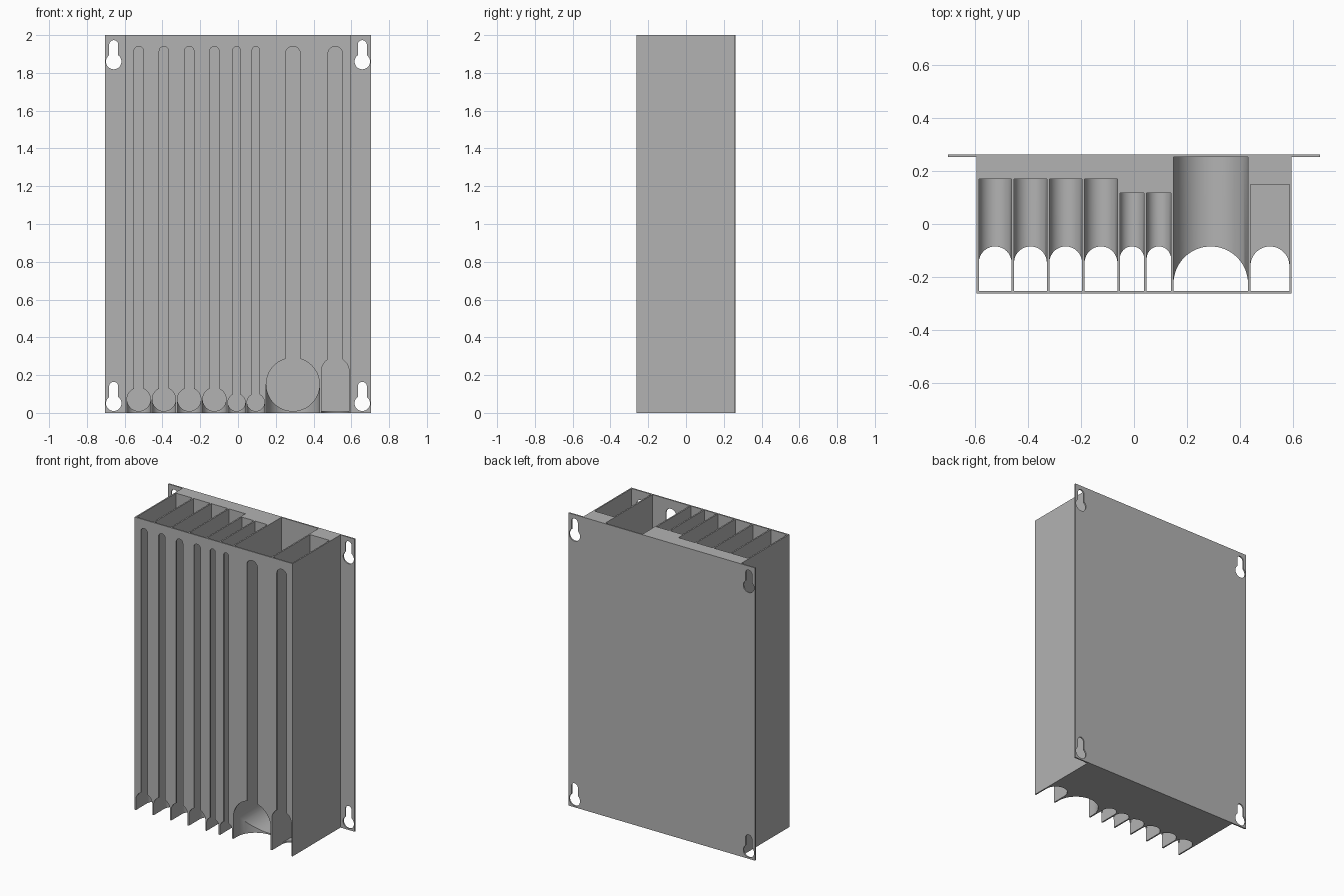
import bpy, bmesh
from math import sin, cos, pi

cube = bpy.data.objects.get("Cube")
if cube:
    bpy.data.objects.remove(cube, do_unlink=True)

grey = bpy.data.materials.new("plain grey")
grey.use_nodes = True
grey.diffuse_color = (0.45, 0.45, 0.45, 1)
grey.node_tree.nodes["Principled BSDF"].inputs["Base Color"].default_value = grey.diffuse_color

HALF_DEPTH = 0.263
WALL = 0.0095
FRONT_IN = -HALF_DEPTH + WALL
PLATE_FRONT = HALF_DEPTH - WALL
HEIGHT = 2.0


def arch(cx, radius, centre, flat):
    """Outline with a half-round end at centre and a straight end at flat."""
    way = 1 if centre > flat else -1
    pts = [(cx + radius * cos(pi * i / 32), centre + way * radius * sin(pi * i / 32))
           for i in range(33)]
    return pts + [(cx - radius, flat), (cx + radius, flat)]


def rect(x0, x1, v0, v1):
    return [(x0, v0), (x1, v0), (x1, v1), (x0, v1)]


def prism(name, outline, lo, hi, axis="Y"):
    """Extrude an XZ outline along Y, or an XY outline along Z."""
    bm = bmesh.new()
    place = (lambda u, v, d: (u, d, v)) if axis == "Y" else (lambda u, v, d: (u, v, d))
    face = bm.faces.new([bm.verts.new(place(u, v, lo)) for u, v in outline])
    top = bmesh.ops.extrude_face_region(bm, geom=[face])["geom"]
    shift = place(0, 0, hi - lo)
    bmesh.ops.translate(bm, vec=shift, verts=[g for g in top if isinstance(g, bmesh.types.BMVert)])
    bmesh.ops.recalc_face_normals(bm, faces=bm.faces)
    mesh = bpy.data.meshes.new(name)
    bm.to_mesh(mesh)
    bm.free()
    mesh.materials.append(grey)
    obj = bpy.data.objects.new(name, mesh)
    bpy.context.collection.objects.link(obj)
    return obj


def cut(target, outline, lo, hi, axis="Y"):
    cutter = prism("cutter", outline, lo, hi, axis)
    cutter.hide_render = True
    mod = target.modifiers.new("cut", "BOOLEAN")
    mod.operation, mod.solver, mod.object = "DIFFERENCE", "EXACT", cutter
    bpy.context.view_layer.objects.active = target
    bpy.ops.object.modifier_apply(modifier=mod.name)
    bpy.data.objects.remove(cutter, do_unlink=True)


# Solid housing and the mounting plate behind it
housing = prism("housing", rect(-0.597, 0.597, 0, HEIGHT), -HALF_DEPTH, PLATE_FRONT)
plate = prism("mounting_plate", rect(-0.705, 0.705, 0, HEIGHT), PLATE_FRONT, HALF_DEPTH)

# Bays from right to left: width, back of bay, slot half width, round floor
bays = [(0.124, 0.17, 0.025, True)] * 4 + [(0.092, 0.117, 0.019, True)] * 2
bays += [(0.282, 0.256, 0.04, True), (0.147, 0.149, 0.038, False)]
left = -0.597 + WALL
for width, back, slot, round_floor in bays:
    r = width / 2
    cx = left + r
    centre = WALL + r if round_floor else 0.22
    # Storage bay, open at the top
    if round_floor:
        bay = arch(cx, r, centre, HEIGHT + 0.1)
    else:
        bay = rect(cx - r, cx + r, WALL, HEIGHT + 0.1)
    cut(housing, bay, FRONT_IN, back)
    # Arched opening and viewing slot in the front wall
    cut(housing, arch(cx, r, centre, -0.1), -0.3, FRONT_IN + 0.002)
    cut(housing, arch(cx, slot, 1.94 - slot, centre), -0.3, FRONT_IN + 0.002)
    # Finger notch through the floor
    cut(housing, arch(cx, r, -0.085 - r, -0.3), -0.1, centre if round_floor else 0.05, "Z")
    left += width + WALL

# Keyholes in the plate corners
for x in (-0.658, 0.658):
    for z in (0.051, 1.86):
        hole = [(x + 0.041 * cos(pi * i / 20), z + 0.041 * sin(pi * i / 20)) for i in range(40)]
        cut(plate, hole, 0.2, 0.3)
        cut(plate, arch(x, 0.024, z + 0.089, z), 0.2, 0.3)

for obj in (housing, plate):
    bpy.ops.object.select_all(action="DESELECT")
    obj.select_set(True)
    bpy.context.view_layer.objects.active = obj
    bpy.ops.object.shade_smooth_by_angle()
